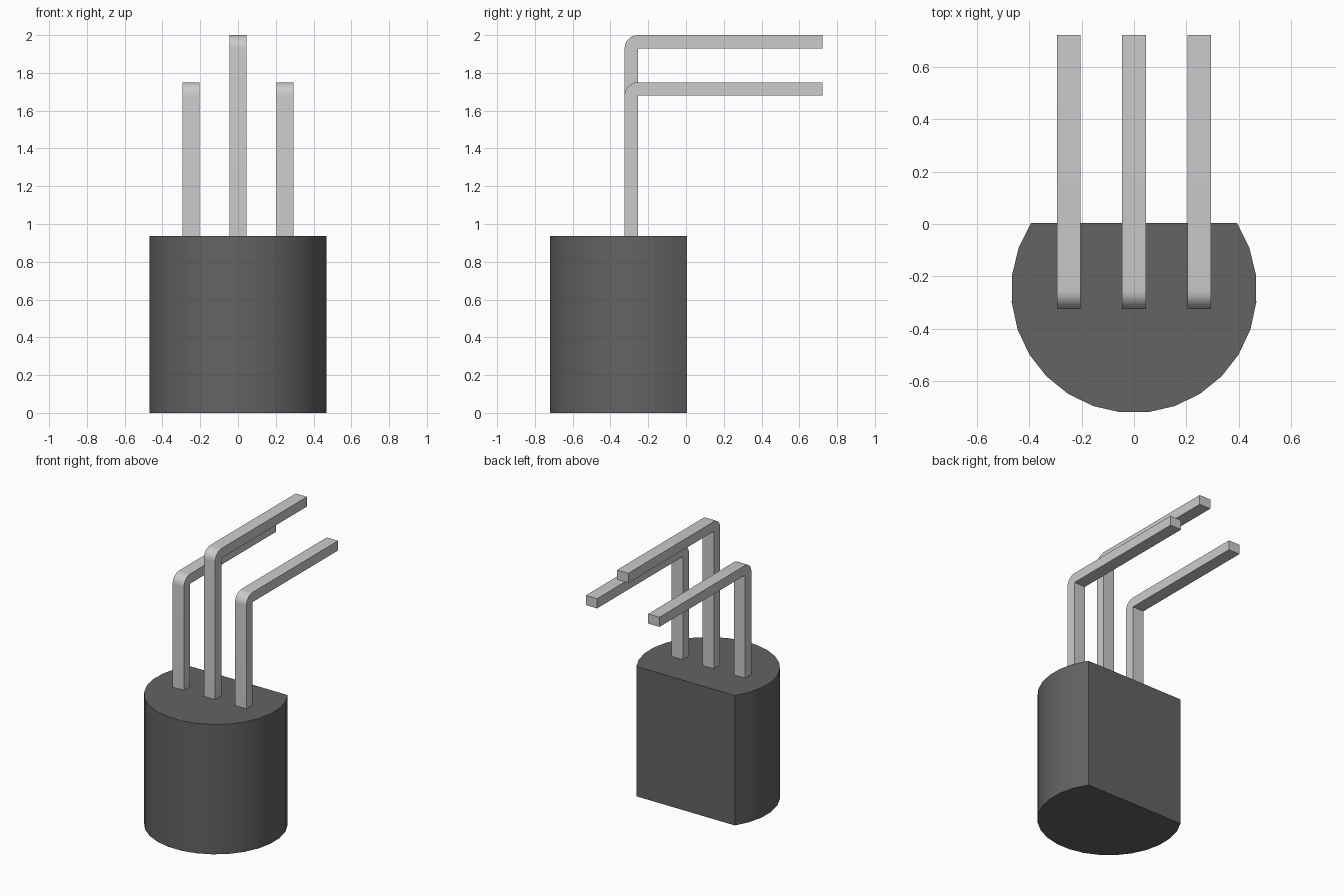
import bpy, bmesh
from math import sin, cos, radians, pi
from mathutils import Vector

if "Cube" in bpy.data.objects:
    bpy.data.objects.remove(bpy.data.objects["Cube"])


def material(name, value):
    m = bpy.data.materials.new(name)
    m.diffuse_color = (value, value, value, 1)
    m.use_nodes = True
    m.node_tree.nodes["Principled BSDF"].inputs["Base Color"].default_value = m.diffuse_color
    return m


def extrude_profile(name, points, direction, mat):
    """Make a closed solid by sweeping a flat outline along a direction."""
    bm = bmesh.new()
    face = bm.faces.new([bm.verts.new(p) for p in points])
    top = bmesh.ops.extrude_face_region(bm, geom=[face], use_keep_orig=True)["geom"]
    verts = [v for v in top if isinstance(v, bmesh.types.BMVert)]
    bmesh.ops.translate(bm, verts=verts, vec=Vector(direction))
    bmesh.ops.recalc_face_normals(bm, faces=bm.faces)
    mesh = bpy.data.meshes.new(name)
    bm.to_mesh(mesh)
    bm.free()
    obj = bpy.data.objects.new(name, mesh)
    bpy.context.collection.objects.link(obj)
    mesh.materials.append(mat)
    bpy.ops.object.select_all(action='DESELECT')
    obj.select_set(True)
    bpy.context.view_layer.objects.active = obj
    bpy.ops.object.shade_smooth_by_angle(angle=radians(30))
    return obj


dark = material("dark_plastic", 0.125)
metal = material("metal", 0.6)

# Body: 19-sided arc closed by a flat back
BODY_H, RADIUS, CENTRE_Y, STEP = 0.937, 0.47, -0.253, radians(12.97)
arc = [-pi / 2 + (i - 9.5) * STEP for i in range(20)]
extrude_profile("body",
                [(RADIUS * cos(a), CENTRE_Y + RADIUS * sin(a), 0) for a in arc],
                (0, 0, BODY_H), dark)

# Legs: square inner corner, rounded outer bend
WIDTH, THICK, BACK, FRONT = 0.09, 0.07, 0.722, -0.325


def leg(name, x, top):
    inner_y, inner_z = FRONT + THICK, top - THICK
    bend = [(inner_y - THICK * cos(t), inner_z + THICK * sin(t))
            for t in (i * pi / 16 for i in range(9))]
    outline = [(inner_y, BODY_H), (FRONT, BODY_H), *bend,
               (BACK, top), (BACK, inner_z), (inner_y, inner_z)]
    extrude_profile(name, [(x - WIDTH / 2, y, z) for y, z in outline],
                    (WIDTH, 0, 0), metal)


leg("left_leg", -0.249, 1.75)
leg("middle_leg", 0, 2.0)
leg("right_leg", 0.249, 1.75)
